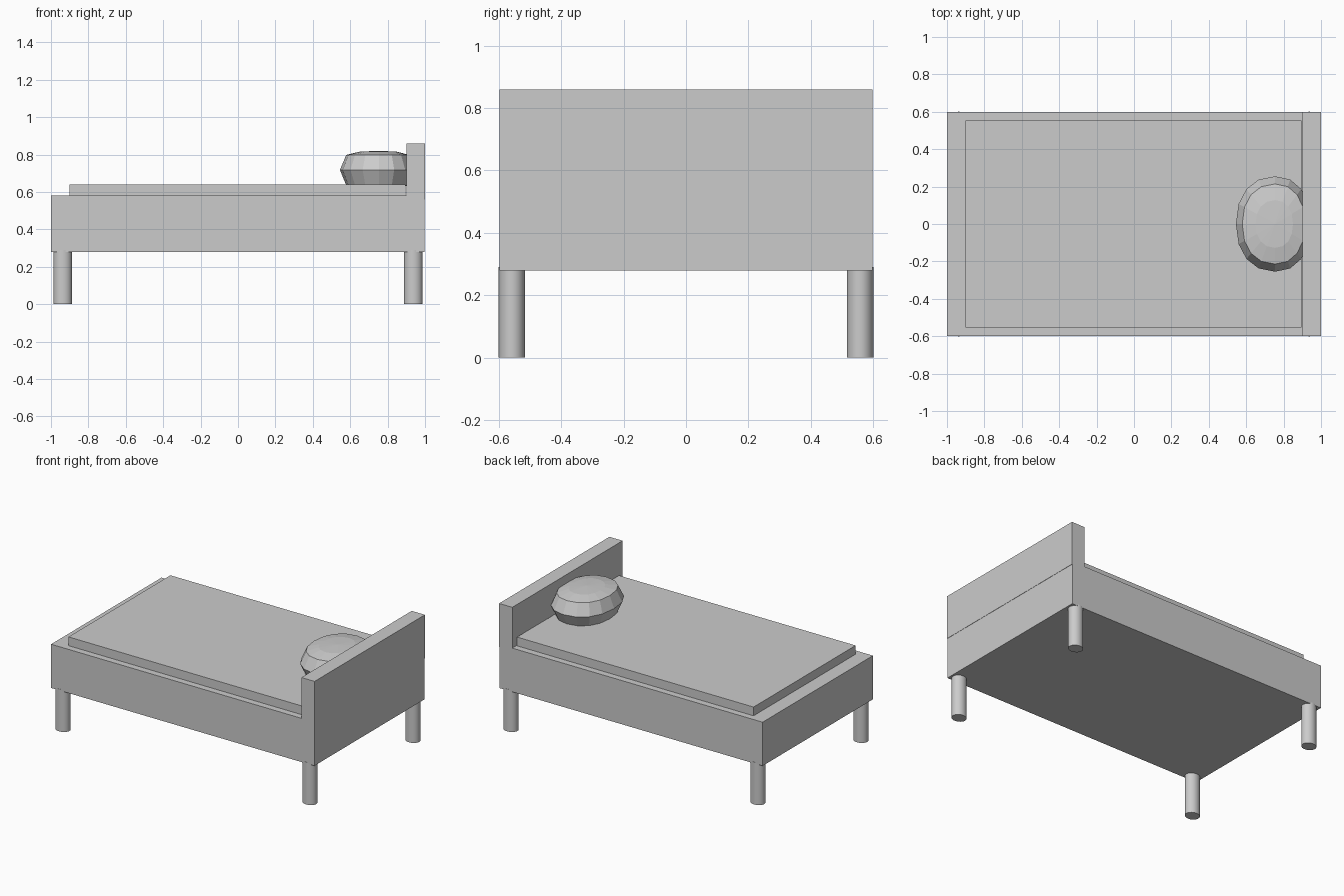
import bpy, bmesh, math

if "Cube" in bpy.data.objects:
    bpy.data.objects.remove(bpy.data.objects["Cube"])


def box(name, x, y, z):
    """Axis-aligned box from (min, max) ranges."""
    bpy.ops.mesh.primitive_cube_add(size=1, location=[sum(r) / 2 for r in (x, y, z)])
    ob = bpy.context.object
    ob.name = name
    ob.scale = [r[1] - r[0] for r in (x, y, z)]
    bpy.ops.object.transform_apply(location=False, rotation=False, scale=True)
    return ob


# Frame, headboard and mattress
box("bed_frame", (-1, 0.998), (-0.598, 0.598), (0.28, 0.58))
box("headboard", (0.9, 1), (-0.598, 0.598), (0.56, 0.86))
box("mattress", (-0.9, 0.895), (-0.553, 0.553), (0.57, 0.64))

# Four slightly oval legs
for sx, xn in ((-1, "foot"), (1, "head")):
    for sy, yn in ((-1, "front"), (1, "back")):
        bpy.ops.mesh.primitive_cylinder_add(
            vertices=32, radius=1, depth=0.29, location=(sx * 0.937, sy * 0.558, 0.145))
        leg = bpy.context.object
        leg.name = f"{xn}_{yn}_leg"
        leg.scale = (0.049, 0.0425, 1)
        bpy.ops.object.transform_apply(location=False, rotation=False, scale=True)
        bpy.ops.object.shade_smooth_by_angle(angle=math.radians(40))

# Faceted pillow: stacked oval rings (size factor, height)
bm = bmesh.new()
SEG = 16
rings = []
for f, z in ((0.5, 0.622), (0.84, 0.635), (1.0, 0.718), (0.84, 0.798), (0.5, 0.815)):
    ring = []
    for i in range(SEG):
        a = 2 * math.pi * i / SEG
        c, s = math.cos(a), math.sin(a)
        rx = 0.19 if c > 0 else 0.21
        ring.append(bm.verts.new((
            0.755 + rx * f * math.copysign(abs(c) ** 0.9, c),
            0.255 * f * math.copysign(abs(s) ** 0.9, s), z)))
    rings.append(ring)
for lo, hi in zip(rings, rings[1:]):
    for i in range(SEG):
        j = (i + 1) % SEG
        bm.faces.new((lo[i], lo[j], hi[j], hi[i]))
for ring, z in ((rings[0], 0.62), (rings[-1], 0.82)):
    tip = bm.verts.new((0.755, 0, z))
    for i in range(SEG):
        bm.faces.new((ring[i], ring[(i + 1) % SEG], tip))
bmesh.ops.recalc_face_normals(bm, faces=bm.faces)
mesh = bpy.data.meshes.new("pillow")
bm.to_mesh(mesh)
bm.free()
bpy.context.collection.objects.link(bpy.data.objects.new("pillow", mesh))
